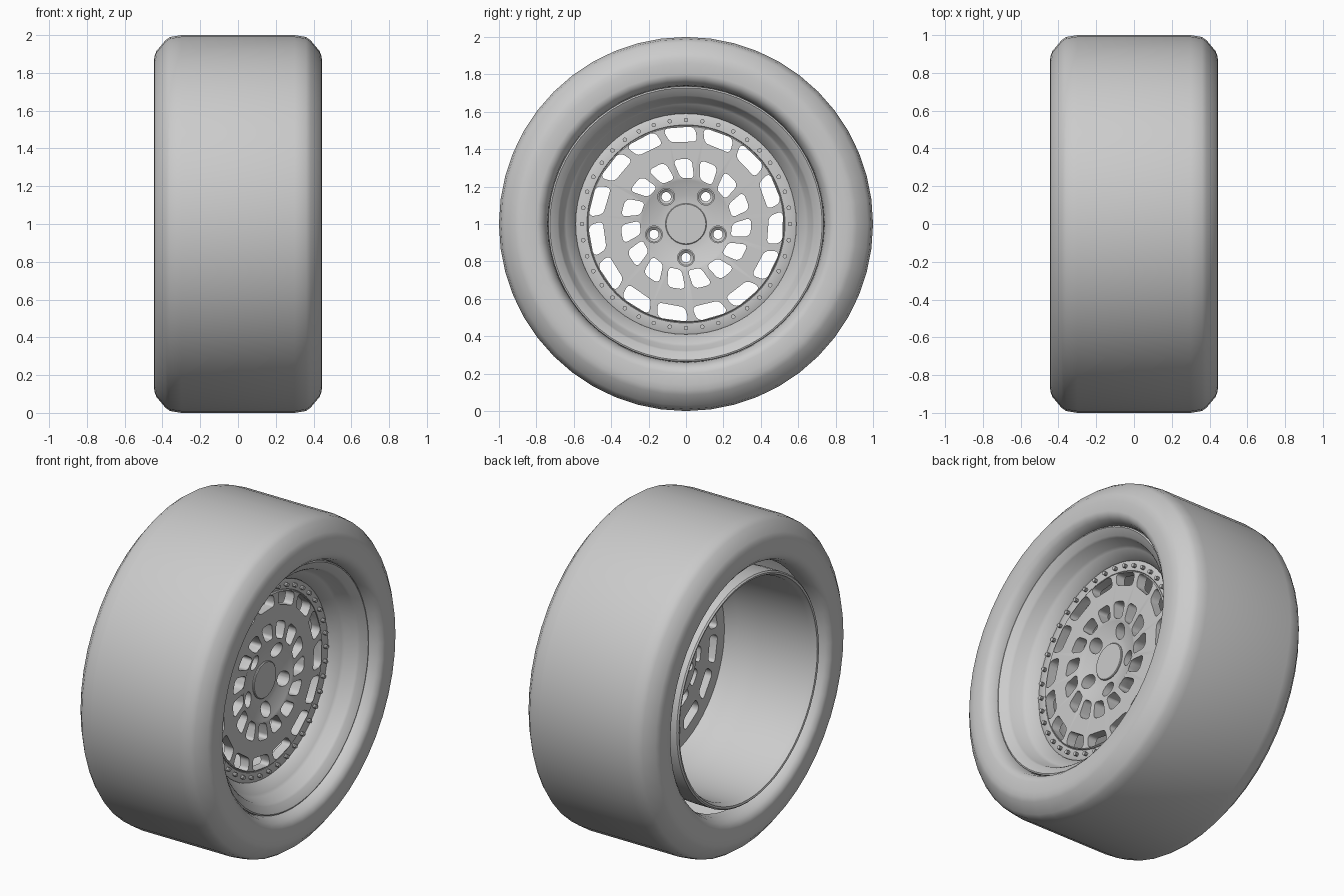
import bpy, bmesh
from math import cos, sin, radians, pi

if "Cube" in bpy.data.objects:
    bpy.data.objects.remove(bpy.data.objects["Cube"])


def finish(name, bm, angle=35):
    bmesh.ops.remove_doubles(bm, verts=bm.verts, dist=1e-5)
    bmesh.ops.recalc_face_normals(bm, faces=bm.faces)
    me = bpy.data.meshes.new(name)
    bm.to_mesh(me)
    bm.free()
    ob = bpy.data.objects.new(name, me)
    bpy.context.collection.objects.link(ob)
    smooth(ob, angle)
    return ob


def smooth(ob, angle):
    bpy.ops.object.select_all(action='DESELECT')
    ob.select_set(True)
    bpy.context.view_layer.objects.active = ob
    bpy.ops.object.shade_smooth_by_angle(angle=radians(angle))


def polar(x, r, a):
    return (x, r * cos(a), 1 + r * sin(a))


def lathe(name, profile, segs, closed=True, angle=35):
    """Spin (x, radius) points around the axle."""
    bm = bmesh.new()
    rings = [[bm.verts.new(polar(x, r, 2 * pi * i / segs)) for i in range(segs)]
             for x, r in profile]
    n = len(rings)
    for j in range(n if closed else n - 1):
        a, b = rings[j], rings[(j + 1) % n]
        if profile[j][1] == 0 and profile[(j + 1) % n][1] == 0:
            continue
        for i in range(segs):
            k = (i + 1) % segs
            bm.faces.new((a[i], a[k], b[k], b[i]))
    return finish(name, bm, angle)


def prism(bm, outline, x0, x1):
    """Extrude a (y, z) outline along the axle."""
    a = [bm.verts.new((x0, y, z)) for y, z in outline]
    b = [bm.verts.new((x1, y, z)) for y, z in outline]
    bm.faces.new(a)
    bm.faces.new(b[::-1])
    for i in range(len(a)):
        k = (i + 1) % len(a)
        bm.faces.new((a[i], b[i], b[k], a[k]))


def circle(r, a, rad, segs):
    cy, cz = r * cos(a), 1 + r * sin(a)
    return [(cy + rad * cos(2 * pi * i / segs), cz + rad * sin(2 * pi * i / segs))
            for i in range(segs)]


def window(r0, r1, deg, width, slant, corner):
    """Rounded, slightly slanted slot between two radii."""
    rm, hw, hh = (r0 + r1) / 2, width / 2, (r1 - r0) / 2
    pts = []
    for q, (sx, sy) in enumerate(((1, 1), (-1, 1), (-1, -1), (1, -1))):
        for s in range(5):
            t = pi / 2 * (q + s / 4)
            u = sx * (hw - corner) + corner * cos(t)
            v = sy * (hh - corner) + corner * sin(t)
            a = radians(deg) + (u + slant * v) / rm
            pts.append(((rm + v) * cos(a), 1 + (rm + v) * sin(a)))
    return pts


def cut(target, bm):
    tool = finish("cutter", bm)
    tool.hide_render = True
    mod = target.modifiers.new("cut", 'BOOLEAN')
    mod.operation = 'DIFFERENCE'
    mod.object = tool
    bpy.context.view_layer.objects.active = target
    bpy.ops.object.modifier_apply(modifier=mod.name)
    bpy.data.objects.remove(tool)


# Tyre: one half profile mirrored to the other side
half = [(0.30, 1.0), (0.36, 0.99), (0.385, 0.972), (0.432, 0.915), (0.442, 0.89),
        (0.445, 0.86), (0.445, 0.80), (0.44, 0.78), (0.42, 0.757), (0.38, 0.742),
        (0.33, 0.735)]
lathe("tyre", [(-x, r) for x, r in half[::-1]] + half, 48, closed=False, angle=50)

# Rim barrel with stepped front lip and a narrower open rear edge
lathe("rim_barrel", [
    (0.355, 0.738), (0.375, 0.736), (0.378, 0.728), (0.35, 0.686), (0.338, 0.677),
    (0.268, 0.655), (0.255, 0.642), (0.21, 0.592), (0.19, 0.588), (0.15, 0.588),
    (0.08, 0.62), (-0.05, 0.645), (-0.39, 0.655), (-0.41, 0.665), (-0.425, 0.67),
    (-0.428, 0.682), (-0.42, 0.69), (-0.30, 0.69), (-0.05, 0.675), (0.10, 0.65),
    (0.20, 0.62), (0.25, 0.67), (0.33, 0.70)], 64, angle=40)

# Bolted outer flange of the wheel face
lathe("face_flange", [(0.198, 0.592), (0.202, 0.586), (0.202, 0.530), (0.196, 0.526),
                      (0.15, 0.526), (0.15, 0.592)], 64)

# Wheel face with a dished hub
face = lathe("wheel_face", [
    (0.09, 0.0), (0.09, 0.23), (0.125, 0.25), (0.145, 0.38), (0.15, 0.527),
    (0.202, 0.527), (0.208, 0.522), (0.208, 0.245), (0.203, 0.234), (0.18, 0.155),
    (0.176, 0.12), (0.176, 0.0)], 64)

# Two rings of windows plus lug pockets
bm = bmesh.new()
for k in range(15):
    prism(bm, window(0.442, 0.52, 93 + 24 * k, 0.160, 0.28, 0.026), 0.05, 0.3)
    prism(bm, window(0.246, 0.348, 91 + 24 * k, 0.086, 0.25, 0.024), 0.05, 0.3)
lugs = [radians(-90 + 72 * k) for k in range(5)]
for a in lugs:
    prism(bm, circle(0.18, a, 0.045, 24), 0.05, 0.3)
cut(face, bm)
smooth(face, 35)

# Lug seats with through holes
bm = bmesh.new()
for a in lugs:
    outer, mid, inner = (circle(0.18, a, r, 24) for r in (0.045, 0.04, 0.025))
    loops = [[bm.verts.new((x, y, z)) for y, z in pts] for x, pts in
             ((0.09, outer), (0.117, outer), (0.117, mid), (0.105, inner), (0.09, inner))]
    for j in range(5):
        p, q = loops[j], loops[(j + 1) % 5]
        for i in range(24):
            k = (i + 1) % 24
            bm.faces.new((p[i], p[k], q[k], q[i]))
finish("lug_seats", bm)

# Centre cap
lathe("centre_cap", [(0.15, 0.0), (0.15, 0.11), (0.182, 0.11), (0.186, 0.106),
                     (0.186, 0.0)], 48)

# Ring of small bolts
bm = bmesh.new()
for k in range(40):
    prism(bm, circle(0.556, 2 * pi * k / 40, 0.012, 10), 0.195, 0.222)
finish("flange_bolts", bm)
